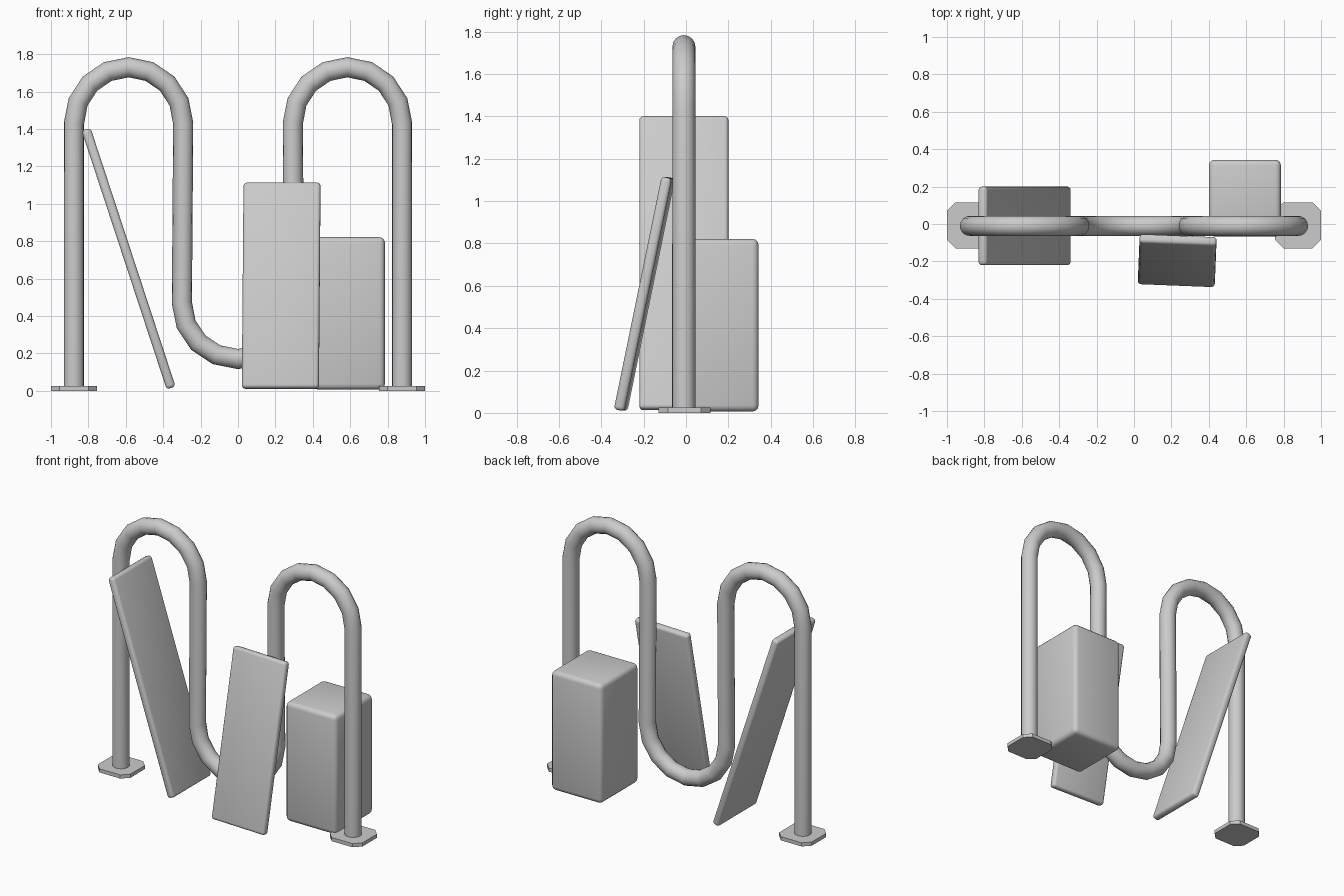
import bpy, bmesh, math
from math import sin, cos, pi, radians

if "Cube" in bpy.data.objects:
    bpy.data.objects.remove(bpy.data.objects["Cube"])

Y0 = -0.01      # depth of the tube's plane
LEG = 0.877     # x of outer legs
INNER = 0.293   # x of inner legs


def smooth(ob, angle=35):
    bpy.ops.object.select_all(action='DESELECT')
    ob.select_set(True)
    bpy.context.view_layer.objects.active = ob
    bpy.ops.object.shade_smooth_by_angle(angle=radians(angle))


def rounded_box(name, size, loc, rot=(0, 0, 0), bevel=0.02):
    bm = bmesh.new()
    bmesh.ops.create_cube(bm, size=1)
    bmesh.ops.scale(bm, vec=size, verts=bm.verts)
    bmesh.ops.bevel(bm, geom=bm.edges[:], offset=bevel, segments=3,
                    profile=0.5, affect='EDGES')
    me = bpy.data.meshes.new(name)
    bm.to_mesh(me)
    bm.free()
    ob = bpy.data.objects.new(name, me)
    ob.location = loc
    ob.rotation_euler = rot
    bpy.context.collection.objects.link(ob)
    smooth(ob)
    return ob


def arc(cx, cz, rx, rz, a0, a1, n=8):
    angles = [radians(a0 + (a1 - a0) * i / n) for i in range(n + 1)]
    return [(cx + rx * cos(a), cz + rz * sin(a)) for a in angles]


# Wave-shaped bent tube: two arches joined by a low U
mid, rad = (LEG + INNER) / 2, (LEG - INNER) / 2
path = [(-LEG, 0.01)]
path += arc(-mid, 1.43, rad, 0.30, 180, 0)
path += arc(0, 0.47, 0.30, 0.30, 180, 360)
path += arc(mid, 1.43, rad, 0.30, 180, 0)
path += [(LEG, 0.01)]
cu = bpy.data.curves.new("wave_tube", 'CURVE')
cu.dimensions = '3D'
cu.bevel_depth = 0.054
cu.bevel_resolution = 6
cu.use_fill_caps = True
sp = cu.splines.new('POLY')
sp.points.add(len(path) - 1)
for p, (x, z) in zip(sp.points, path):
    p.co = (x, Y0, z, 1)
tube = bpy.data.objects.new("wave_tube", cu)
bpy.context.collection.objects.link(tube)
bpy.ops.object.select_all(action='DESELECT')
tube.select_set(True)
bpy.context.view_layer.objects.active = tube
bpy.ops.object.convert(target='MESH')
smooth(bpy.context.view_layer.objects.active, 40)

# Foot plates with clipped corners
h, c = 0.123, 0.078
outline = [(h, c), (c, h), (-c, h), (-h, c), (-h, -c), (-c, -h), (c, -h), (h, -c)]
for side, sx in (("left", -1), ("right", 1)):
    bm = bmesh.new()
    face = bm.faces.new([bm.verts.new((x, y, 0)) for x, y in outline])
    ext = bmesh.ops.extrude_face_region(bm, geom=[face])
    top = [v for v in ext["geom"] if isinstance(v, bmesh.types.BMVert)]
    bmesh.ops.translate(bm, verts=top, vec=(0, 0, 0.025))
    bmesh.ops.recalc_face_normals(bm, faces=bm.faces)
    me = bpy.data.meshes.new(side + "_foot_plate")
    bm.to_mesh(me)
    bm.free()
    plate = bpy.data.objects.new(side + "_foot_plate", me)
    plate.location = (sx * 0.877, -0.007, 0)
    bpy.context.collection.objects.link(plate)

# Tall board leaning sideways against the left leg
rounded_box("tall_leaning_board", (0.05, 0.42, 1.456), (-0.585, -0.01, 0.707),
            (0, radians(-18.2), 0), 0.018)

# Shorter board leaning back against the tube
rounded_box("short_leaning_board", (0.412, 0.05, 1.122), (0.231, -0.196, 0.562),
            (radians(-11.6), 0, radians(-2.3)), 0.018)

# Upright box between the right legs
rounded_box("upright_box", (0.385, 0.41, 0.815), (0.593, 0.138, 0.414), bevel=0.03)
